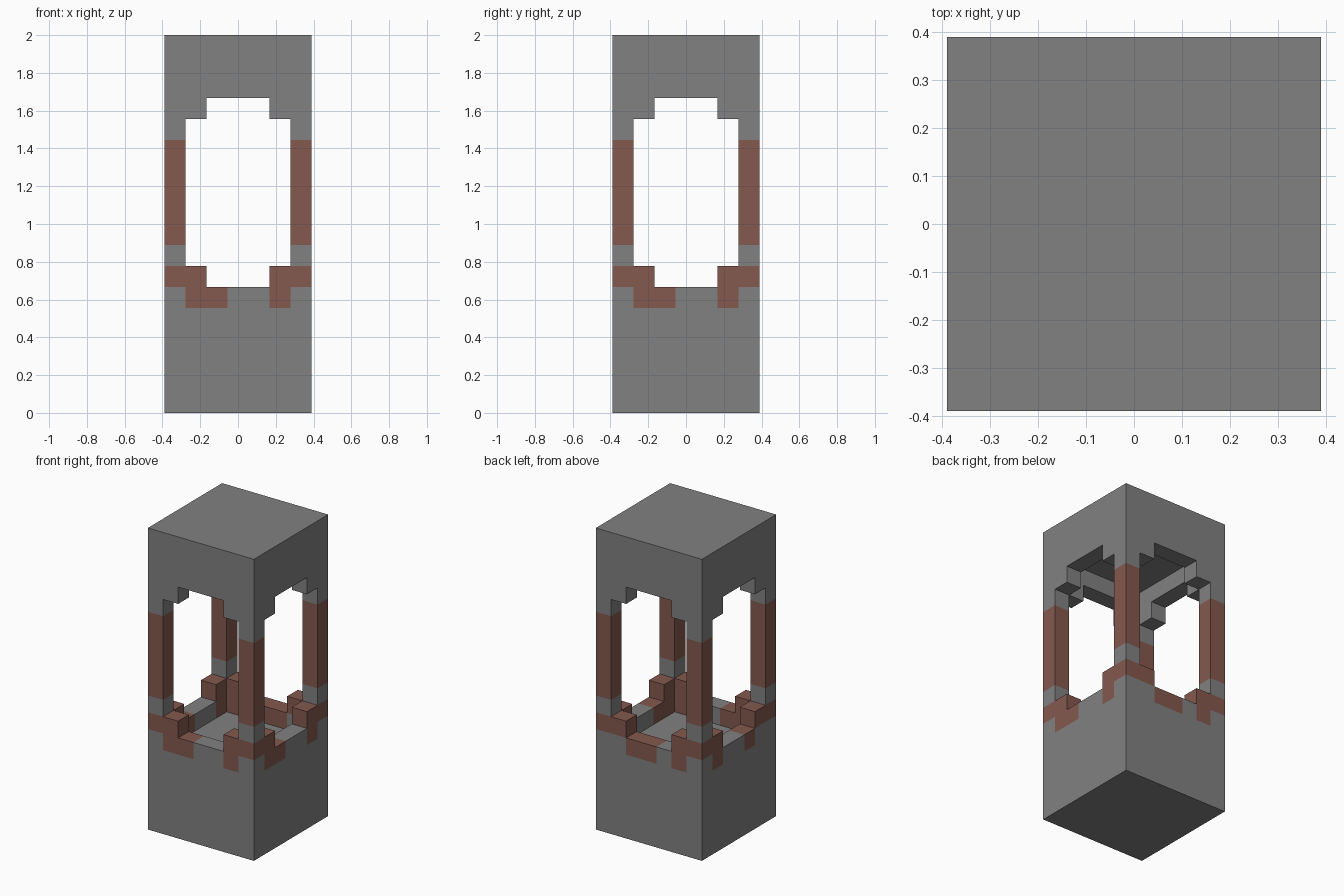
import bpy
import bmesh
import math
from mathutils import Vector

cube = bpy.data.objects.get("Cube")
if cube:
    bpy.data.objects.remove(cube)

U = 2 / 18          # block size
N = 7               # blocks across
LAST = N - 1


def material(name, rgb):
    mat = bpy.data.materials.new(name)
    mat.use_nodes = True
    mat.diffuse_color = (*rgb, 1)
    mat.node_tree.nodes["Principled BSDF"].inputs["Base Color"].default_value = (*rgb, 1)
    return mat


STONE = material("stone_grey", (0.22, 0.22, 0.22))
BRICK = material("brick_brown", (0.23, 0.098, 0.077))


def layer(z0, z1, keep):
    """Block positions from z0 up to z1 where keep(x, y) is true."""
    return {(x, y, z) for x in range(N) for y in range(N)
            for z in range(z0, z1) if keep(x, y)}


def everywhere(x, y):
    return True


def on_rim(x, y):
    return x in (0, LAST) or y in (0, LAST)


def at_corner(x, y):
    return x in (0, LAST) and y in (0, LAST)


def at_bracket(x, y):
    # corner block plus one neighbour along each side
    return on_rim(x, y) and x in (0, 1, 5, 6) and y in (0, 1, 5, 6)


# Parts of the tower
parts = {
    "base": layer(0, 5, everywhere) | layer(5, 6, on_rim),
    "lower_brackets": layer(6, 7, at_bracket),
    "corner_posts": layer(7, 14, at_corner),
    "upper_brackets": layer(14, 15, at_bracket),
    "roof": layer(15, 16, on_rim) | layer(16, 18, everywhere),
}
solid = set().union(*parts.values())

# Brick blocks set into the parapet of the base, side by side
parapet = {(x, 0) for x in (1, 2, 5)}            # front
parapet |= {(LAST, y) for y in (1, 2, 5)}        # +x side
parapet |= {(x, LAST) for x in (1, 3, 4)}        # back
parapet |= {(0, y) for y in (2, 5)}              # -x side


def is_brick(x, y, z):
    if z == 5:
        return (x, y) in parapet
    return z == 6 or 8 <= z < 13


DIRECTIONS = [Vector(d) for d in
              ((1, 0, 0), (-1, 0, 0), (0, 1, 0), (0, -1, 0), (0, 0, 1), (0, 0, -1))]


def build(name, cells):
    """Mesh the outer faces of the blocks and merge flat areas of one colour."""
    bm = bmesh.new()
    for cell in sorted(cells):
        centre = Vector(cell) + Vector((0.5, 0.5, 0.5))
        for d in DIRECTIONS:
            if tuple(int(c + s) for c, s in zip(cell, d)) in solid:
                continue
            a = Vector((d.y, d.z, d.x))
            b = d.cross(a)
            corners = [centre + (d + a * i + b * j) / 2
                       for i, j in ((-1, -1), (1, -1), (1, 1), (-1, 1))]
            shift = Vector((N / 2, N / 2, 0))
            face = bm.faces.new([bm.verts.new((p - shift) * U) for p in corners])
            face.material_index = int(is_brick(*cell))
    bmesh.ops.remove_doubles(bm, verts=bm.verts[:], dist=U / 100)
    bmesh.ops.dissolve_limit(bm, angle_limit=math.radians(1), verts=bm.verts[:],
                             edges=bm.edges[:], delimit={'MATERIAL'})
    mesh = bpy.data.meshes.new(name)
    bm.to_mesh(mesh)
    bm.free()
    mesh.materials.append(STONE)
    mesh.materials.append(BRICK)
    obj = bpy.data.objects.new(name, mesh)
    bpy.context.collection.objects.link(obj)


for part_name, part_cells in parts.items():
    build(part_name, part_cells)
